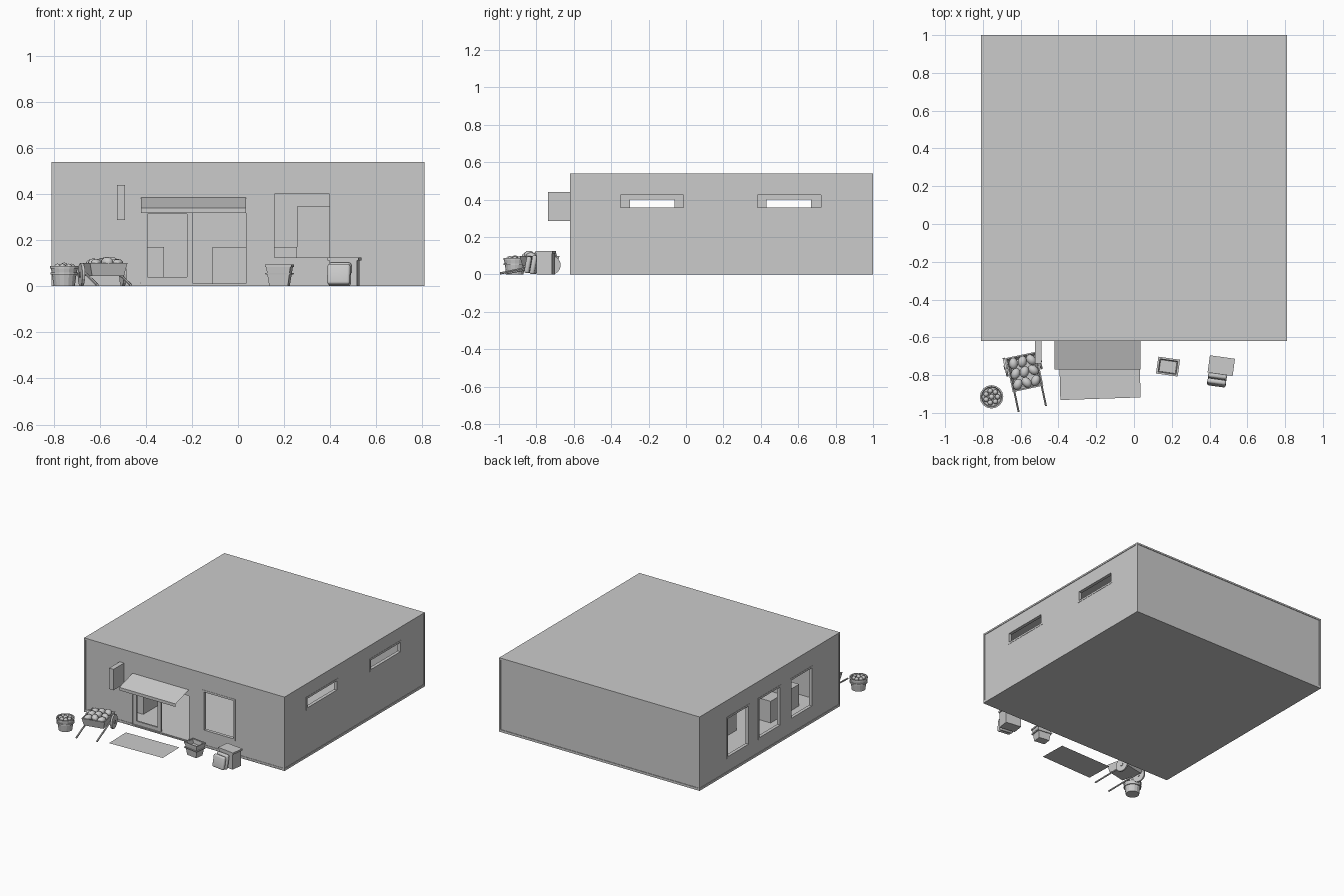
import bpy, bmesh, math, random
from mathutils import Vector, Matrix

if "Cube" in bpy.data.objects:
    bpy.data.objects.remove(bpy.data.objects["Cube"])
random.seed(4)


def mesh_obj(name, bm, smooth=False):
    bmesh.ops.recalc_face_normals(bm, faces=bm.faces)
    me = bpy.data.meshes.new(name)
    bm.to_mesh(me)
    bm.free()
    ob = bpy.data.objects.new(name, me)
    bpy.context.collection.objects.link(ob)
    for p in me.polygons:
        p.use_smooth = smooth
    return ob


def add_box(bm, x0, x1, y0, y1, z0, z1, taper=1.0):
    # axis-aligned block; taper scales the bottom about its centre
    r = bmesh.ops.create_cube(bm, size=1)
    cx, cy = (x0 + x1) / 2, (y0 + y1) / 2
    for v in r['verts']:
        s = taper if v.co.z < 0 else 1.0
        v.co = Vector((cx + v.co.x * (x1 - x0) * s, cy + v.co.y * (y1 - y0) * s,
                       z0 + (v.co.z + .5) * (z1 - z0)))


def boxes(name, specs, mat=None):
    bm = bmesh.new()
    for s in specs:
        add_box(bm, *s)
    ob = mesh_obj(name, bm)
    if mat is not None:
        ob.matrix_world = mat
    return ob


def place(x, y, deg):
    return Matrix.Translation((x, y, 0)) @ Matrix.Rotation(math.radians(deg), 4, 'Z')


def plane(name, quads):
    bm = bmesh.new()
    for q in quads:
        bm.faces.new([bm.verts.new(p) for p in q])
    return mesh_obj(name, bm)


def tray(name, w, d, z0, z1, taper, t, mat):
    # open tapered container: rings outer bottom, outer top, inner top, inner bottom
    bm = bmesh.new()
    rings = []
    for sx, sy, z in ((w * taper, d * taper, z0), (w, d, z1), (w - t, d - t, z1),
                      (w * taper - t, d * taper - t, z0 + t)):
        rings.append([bm.verts.new((a * sx, b * sy, z)) for a, b in ((-1, -1), (1, -1), (1, 1), (-1, 1))])
    for a, b in zip(rings, rings[1:]):
        for i in range(4):
            bm.faces.new((a[i], a[(i + 1) % 4], b[(i + 1) % 4], b[i]))
    bm.faces.new(rings[0])
    bm.faces.new(rings[-1])
    ob = mesh_obj(name, bm)
    ob.matrix_world = mat


def lathe(name, prof, n, loc):
    bm = bmesh.new()
    vs = [bm.verts.new((r, 0, z)) for r, z in prof]
    es = [bm.edges.new(p) for p in zip(vs, vs[1:])]
    bmesh.ops.spin(bm, geom=vs + es, axis=(0, 0, 1), cent=(0, 0, 0), angle=2 * math.pi, steps=n)
    bmesh.ops.remove_doubles(bm, verts=bm.verts, dist=1e-5)
    ob = mesh_obj(name, bm)
    ob.location = loc


def blobs(name, items, mat, seg=10):
    # rounded produce: (centre, radii, turn)
    bm = bmesh.new()
    for c, r, a in items:
        m = Matrix.Translation(c) @ Matrix.Rotation(a, 4, 'Z') @ Matrix.Diagonal((*r, 1))
        bmesh.ops.create_uvsphere(bm, u_segments=seg, v_segments=seg // 2 + 1, radius=1, matrix=m)
    mesh_obj(name, bm, True).matrix_world = mat


# Building shell: hollow box with cut openings
X, Y0, Y1 = .806, -.616, .996
walls = boxes('walls', [(-X, X, Y0, Y1, .004, .535)])
LEFT = [-.18, .185, .55]
RIGHT = [-.1825, .5525]
cuts = [(-X + .02, X - .02, Y0 + .02, Y1 - .02, .012, .52),
        (-.42, .035, -.7, -.55, .012, .34), (.145, .41, -.7, -.55, .11, .415)]
cuts += [(-.9, -.7, y - .1325, y + .1325, .11, .415) for y in LEFT]
cuts += [(.7, .9, y - .183, y + .183, .345, .44) for y in RIGHT]
for c in cuts:
    cutter = boxes('cutter', [c])
    cutter.hide_render = True
    m = walls.modifiers.new('cut', 'BOOLEAN')
    m.object, m.operation, m.solver = cutter, 'DIFFERENCE', 'EXACT'
    bpy.context.view_layer.objects.active = walls
    bpy.ops.object.modifier_apply(modifier=m.name)
    bpy.data.objects.remove(cutter)

boxes('roof', [(-.81, .81, -.62, 1, .528, .54)])
boxes('base_slab', [(-.81, .81, -.62, 1, 0, .005)])
boxes('corner_trim', [(x, x + .012, y, y + .012, .005, .528)
                      for x in (-.81, .798) for y in (-.62, .988)])
boxes('skirting', [(-.8, -.42, -.619, -.612, .005, .017), (.035, .8, -.619, -.612, .005, .017),
                   (-.81, -.803, -.61, .99, .005, .017), (.803, .81, -.61, .99, .005, .017),
                   (-.8, .8, .992, 1, .005, .017)])


def frame(name, axis, u0, u1, z0, z1, a, b, t=.014):
    # rectangular frame in an x- or y-running wall; a..b is its depth
    bars = [(u0, u1, z0, z0 + t), (u0, u1, z1 - t, z1),
            (u0, u0 + t, z0 + t, z1 - t), (u1 - t, u1, z0 + t, z1 - t)]
    boxes(name, [(p, q, a, b, r, s) if axis == 'x' else (a, b, p, q, r, s) for p, q, r, s in bars])


frame('front_window_frame', 'x', .145, .41, .11, .415, -.618, -.594)
for y in LEFT:
    frame('left_window_frame', 'y', y - .1325, y + .1325, .11, .415, -.808, -.784)
for y in RIGHT:
    frame('right_window_frame', 'y', y - .183, y + .183, .345, .44, .784, .808)
frame('sliding_door', 'x', -.42, -.195, .012, .34, -.61, -.598, .027)

# Awning, sign board and mat
plane('awning', [[(-.42, -.618, .385), (.035, -.618, .385), (.035, -.77, .34), (-.42, -.77, .34)],
                 [(-.42, -.77, .34), (.035, -.77, .34), (.035, -.77, .318), (-.42, -.77, .318)]])
boxes('sign_board', [(-.525, -.49, -.738, -.616, .287, .44)])
plane('door_mat', [[(-.39, -.932, .002), (.035, -.918, .002), (.03, -.72, .002), (-.395, -.73, .002)]])

# Interior shelving and counters
boxes('low_shelves', [(-.48, -.32, .1, .75, .01, .17), (-.11, .04, .1, .75, .01, .17),
                      (.12, .255, .1, .75, .01, .17)])
boxes('counter', [(-.6, -.45, -.45, -.12, .01, .17), (-.56, -.48, -.33, -.25, .17, .2)])
boxes('tall_shelf', [(.255, .7, .86, .97, .01, .345)])

# Hand cart with melons
cart = place(-.58, -.783, 12)
tray('cart_tray', .083, .092, .045, .1, .85, .007, cart)
bm = bmesh.new()
for s in (-1, 1):
    # wheels with hubs, set on the tray sides
    for r, w in ((.05, .012), (.012, .02)):
        bmesh.ops.create_cone(bm, cap_ends=True, segments=16, radius1=r, radius2=r, depth=w,
                              matrix=Matrix.Translation((s * .092, .045, .05)) @ Matrix.Rotation(math.pi / 2, 4, 'Y'))
mesh_obj('cart_wheels', bm).matrix_world = cart
bm = bmesh.new()
for s in (-1, 1):
    a, b = Vector((s * .074, .08, .062)), Vector((s * .074, -.2, .006))
    q = (b - a).to_track_quat('Z', 'Y').to_matrix().to_4x4()
    bmesh.ops.create_cone(bm, cap_ends=True, segments=6, radius1=.006, radius2=.006,
                          depth=(b - a).length, matrix=Matrix.Translation((a + b) / 2) @ q)
mesh_obj('cart_handles', bm).matrix_world = cart
blobs('melons', [((x, y, .097 + random.uniform(-.004, .008)), (.024, .032, .023), random.uniform(-.8, .8))
                 for x in (-.048, 0, .048) for y in (-.057, 0, .055)], cart)

# Round tub of fruit
lathe('tub', [(0, 0), (.046, 0), (.053, .05), (.06, .05), (.06, .06), (.055, .06), (.058, .078),
              (.062, .078), (.062, .088), (.054, .088), (.05, .07), (0, .07)], 16, (-.754, -.915, 0))
blobs('tub_fruit', [((.032 * math.cos(i), .032 * math.sin(i), .083), (.015,) * 3, 0)
                    for i in [k * math.pi / 3.5 for k in range(7)]] + [((0, 0, .087), (.016,) * 3, 0)],
      place(-.754, -.915, 0), 8)

# Tapered basket
basket = place(.18, -.755, -8)
tray('basket', .054, .041, 0, .09, .75, .006, basket)
tray('basket_band', .057, .044, .05, .058, .97, .012, basket)
boxes('basket_rim', [(-.058, .058, s * .041 - .004, s * .041 + .004, .084, .094) for s in (-1, 1)]
      + [(s * .054 - .004, s * .054 + .004, -.045, .045, .084, .094) for s in (-1, 1)], basket)

# Lidded box with two sacks leaning on it
crate = place(.462, -.75, -8)
boxes('crate', [(-.06, .06, -.042, .042, 0, .112), (-.067, .067, -.046, .046, .112, .125)], crate)
for i in range(2):
    bm = bmesh.new()
    m = Matrix.Translation((-.012, -.063 - i * .03, .052)) @ Matrix.Rotation(-.18, 4, 'X')
    bmesh.ops.create_cube(bm, size=1, matrix=m @ Matrix.Diagonal((.1, .027, .102 - i * .012, 1)))
    bmesh.ops.bevel(bm, geom=bm.edges[:], offset=.011, segments=3, affect='EDGES', profile=.5)
    sack = mesh_obj('sack', bm, True)
    sack.matrix_world = crate
